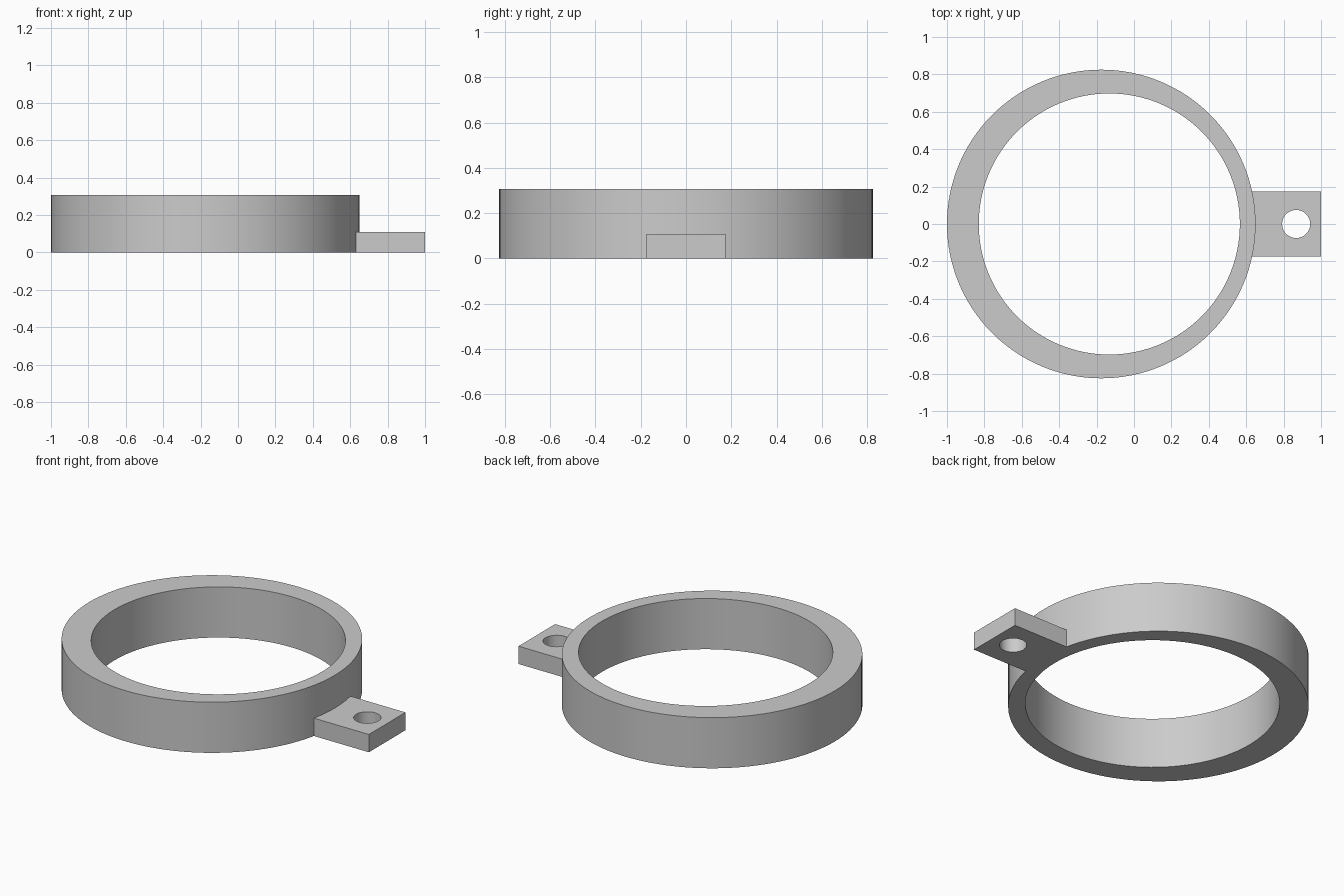
import bpy
import math

cube = bpy.data.objects.get("Cube")
if cube:
    bpy.data.objects.remove(cube, do_unlink=True)

HEIGHT = 0.307
TAB_HEIGHT = 0.108

grey = bpy.data.materials.new("plain_grey")
grey.use_nodes = True
colour = (0.6, 0.6, 0.6, 1)
grey.diffuse_color = colour
grey.node_tree.nodes["Principled BSDF"].inputs["Base Color"].default_value = colour


def cylinder(name, x, radius, bottom, top, sides):
    bpy.ops.mesh.primitive_cylinder_add(
        vertices=sides, radius=radius, depth=top - bottom,
        location=(x, 0, (bottom + top) / 2))
    obj = bpy.context.object
    obj.name = name
    obj.data.materials.append(grey)
    return obj


def combine(target, other, operation):
    """Apply a boolean to the target and discard the other solid."""
    mod = target.modifiers.new(operation.lower(), 'BOOLEAN')
    mod.operation = operation
    mod.solver = 'EXACT'
    mod.object = other
    bpy.context.view_layer.objects.active = target
    bpy.ops.object.modifier_apply(modifier=mod.name)
    bpy.data.objects.remove(other, do_unlink=True)


# Solid outer body of the ring
ring = cylinder("ring_with_tab", -0.175, 0.825, 0, HEIGHT, 128)

# Mounting tab, running into the ring wall
inner_end, outer_end = 0.59, 1.0
bpy.ops.mesh.primitive_cube_add(
    size=1, location=((inner_end + outer_end) / 2, 0, TAB_HEIGHT / 2))
tab = bpy.context.object
tab.name = "mounting_tab"
tab.scale = (outer_end - inner_end, 0.35, TAB_HEIGHT)
tab.data.materials.append(grey)
combine(ring, tab, 'UNION')

# Off-centre bore and screw hole
combine(ring, cylinder("bore_cutter", -0.132, 0.698, -0.1, HEIGHT + 0.1, 128), 'DIFFERENCE')
combine(ring, cylinder("hole_cutter", 0.867, 0.075, -0.1, HEIGHT, 64), 'DIFFERENCE')

# Smooth round walls with crisp rims
bpy.ops.object.select_all(action='DESELECT')
ring.select_set(True)
bpy.context.view_layer.objects.active = ring
bpy.ops.object.shade_smooth_by_angle(angle=math.radians(30))
